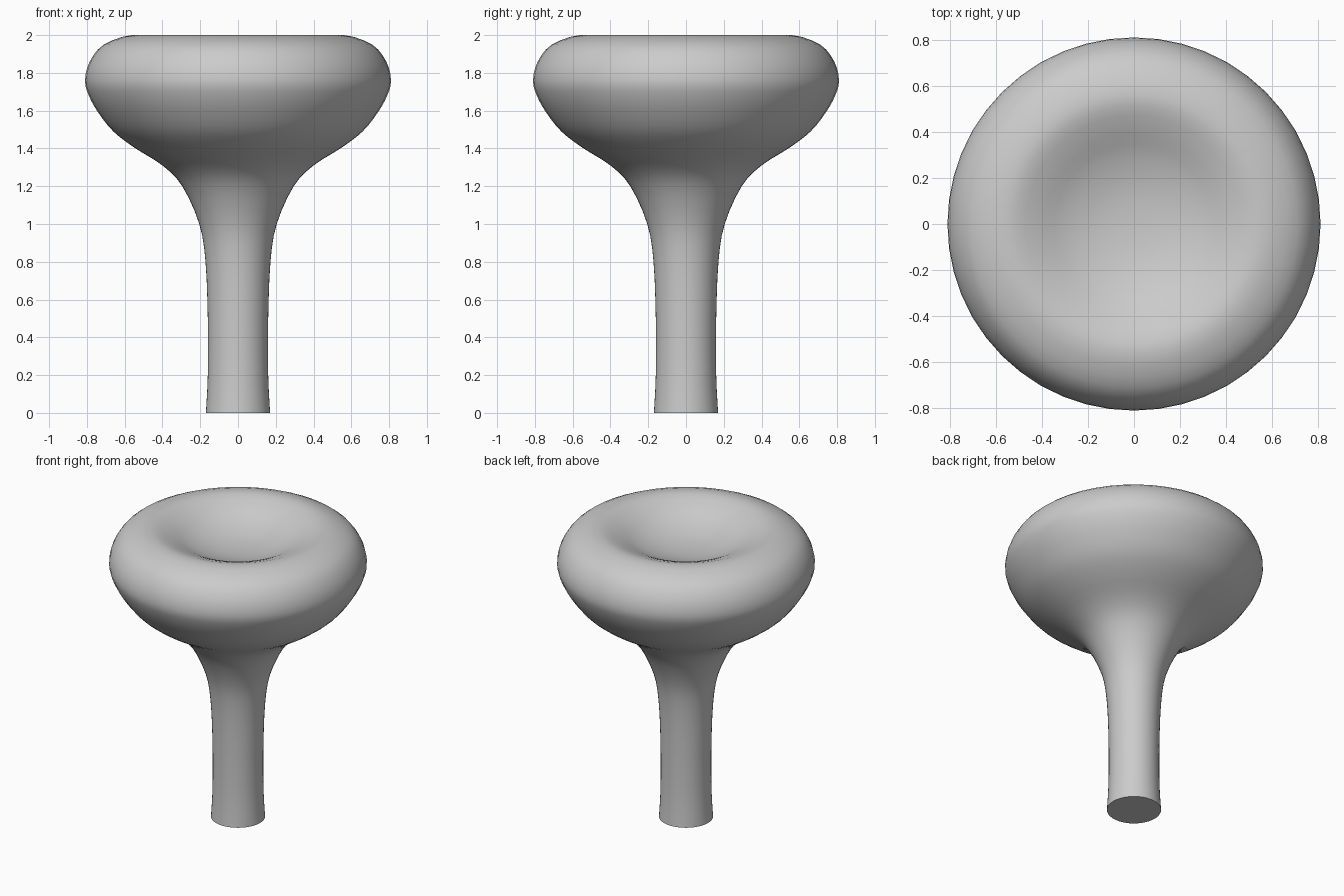
import bpy
import bmesh
import math
from mathutils import Vector
from mathutils.geometry import interpolate_bezier

default = bpy.data.objects.get("Cube")
if default:
    bpy.data.objects.remove(default, do_unlink=True)

# Plain grey material
grey = bpy.data.materials.new("plain grey")
grey.use_nodes = True
colour = (0.6, 0.6, 0.6, 1)
grey.diffuse_color = colour
grey.node_tree.nodes["Principled BSDF"].inputs["Base Color"].default_value = colour

# Half profile (radius, height): stem foot, flare, rounded rim, dish centre
profile = [(0.17, 0), (0.16, 0.2), (0.16, 0.5), (0.172, 0.8), (0.205, 1.0),
           (0.295, 1.2), (0.4, 1.31), (0.55, 1.405), (0.66, 1.49), (0.74, 1.59),
           (0.79, 1.68), (0.81, 1.76), (0.785, 1.86), (0.71, 1.95), (0.56, 2.0),
           (0.43, 1.965), (0.3, 1.905), (0.15, 1.865), (0, 1.855)]


def smooth_path(points, steps):
    """Pass a smooth curve through the points."""
    pts = [Vector((r, 0, z)) for r, z in points]
    last = len(pts) - 1
    tangent = [(pts[min(i + 1, last)] - pts[max(i - 1, 0)]) / 6 for i in range(last + 1)]
    tangent[last].z = 0  # level at the dish centre
    path = [pts[0]]
    for i in range(last):
        path += interpolate_bezier(pts[i], pts[i] + tangent[i],
                                   pts[i + 1] - tangent[i + 1], pts[i + 1], steps + 1)[1:]
    return path


# Mushroom-shaped knob, turned around the vertical axis
bm = bmesh.new()
path = [Vector((0, 0, 0))] + smooth_path(profile, 3)
verts = [bm.verts.new(p) for p in path]
edges = [bm.edges.new(pair) for pair in zip(verts, verts[1:])]
bmesh.ops.spin(bm, geom=verts + edges, cent=(0, 0, 0), axis=(0, 0, 1),
               angle=math.tau, steps=48, use_duplicate=False)
bmesh.ops.remove_doubles(bm, verts=bm.verts, dist=0.0005)
bmesh.ops.recalc_face_normals(bm, faces=bm.faces)

mesh = bpy.data.meshes.new("dished_knob")
bm.to_mesh(mesh)
bm.free()
mesh.materials.append(grey)
knob = bpy.data.objects.new("dished_knob", mesh)
bpy.context.collection.objects.link(knob)

# Smooth sides with a crisp edge at the foot
bpy.ops.object.select_all(action="DESELECT")
knob.select_set(True)
bpy.context.view_layer.objects.active = knob
bpy.ops.object.shade_smooth_by_angle(angle=math.radians(40))
